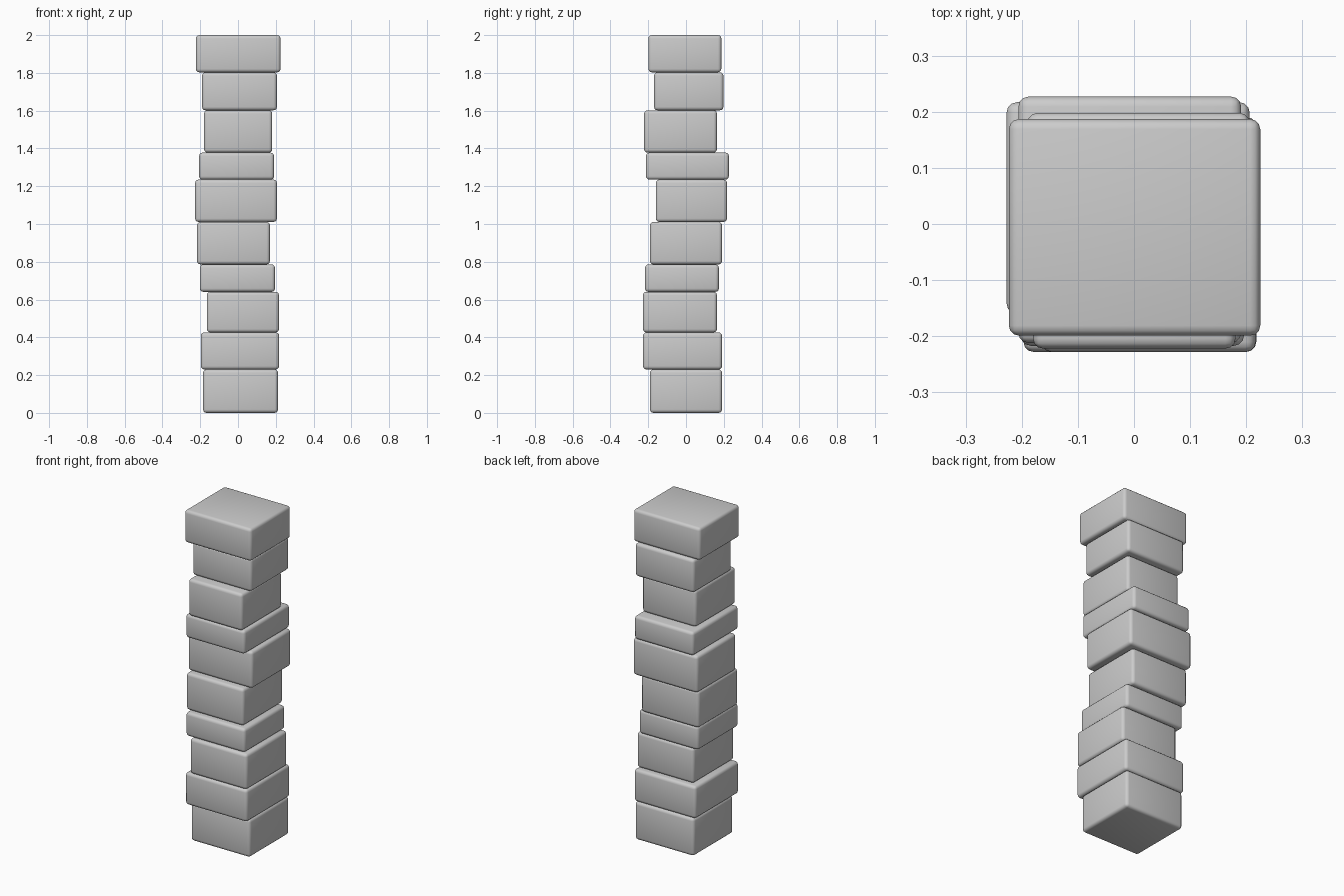
import bpy

if "Cube" in bpy.data.objects:
    bpy.data.objects.remove(bpy.data.objects["Cube"])

# Stacked blocks, bottom to top: x min, x max, y min, y max, top height
BLOCKS = [
    (-0.185, 0.212, -0.191, 0.191, 0.230),
    (-0.197, 0.218, -0.228, 0.191, 0.426),
    (-0.165, 0.217, -0.228, 0.164, 0.641),
    (-0.202, 0.196, -0.217, 0.174, 0.786),
    (-0.217, 0.169, -0.191, 0.191, 1.011),
    (-0.227, 0.206, -0.160, 0.217, 1.235),
    (-0.206, 0.191, -0.212, 0.227, 1.378),
    (-0.180, 0.181, -0.222, 0.164, 1.602),
    (-0.190, 0.206, -0.169, 0.198, 1.803),
    (-0.223, 0.225, -0.199, 0.187, 2.000),
]


def rounded_block(name, x0, x1, y0, y1, z0, z1):
    bpy.ops.mesh.primitive_cube_add(
        size=1, location=((x0 + x1) / 2, (y0 + y1) / 2, (z0 + z1) / 2))
    ob = bpy.context.object
    ob.name = name
    ob.scale = (x1 - x0, y1 - y0, z1 - z0)
    bpy.ops.object.transform_apply(location=False, rotation=False, scale=True)
    # Softened edges
    bevel = ob.modifiers.new("soft_edges", 'BEVEL')
    bevel.width = 0.018
    bevel.segments = 3
    bpy.ops.object.modifier_apply(modifier=bevel.name)
    bpy.ops.object.shade_smooth_by_angle()


# Build the tower
bottom = 0.0
for i, (x0, x1, y0, y1, top) in enumerate(BLOCKS, 1):
    rounded_block(f"stacked_block_{i:02d}", x0, x1, y0, y1, bottom, top)
    bottom = top
